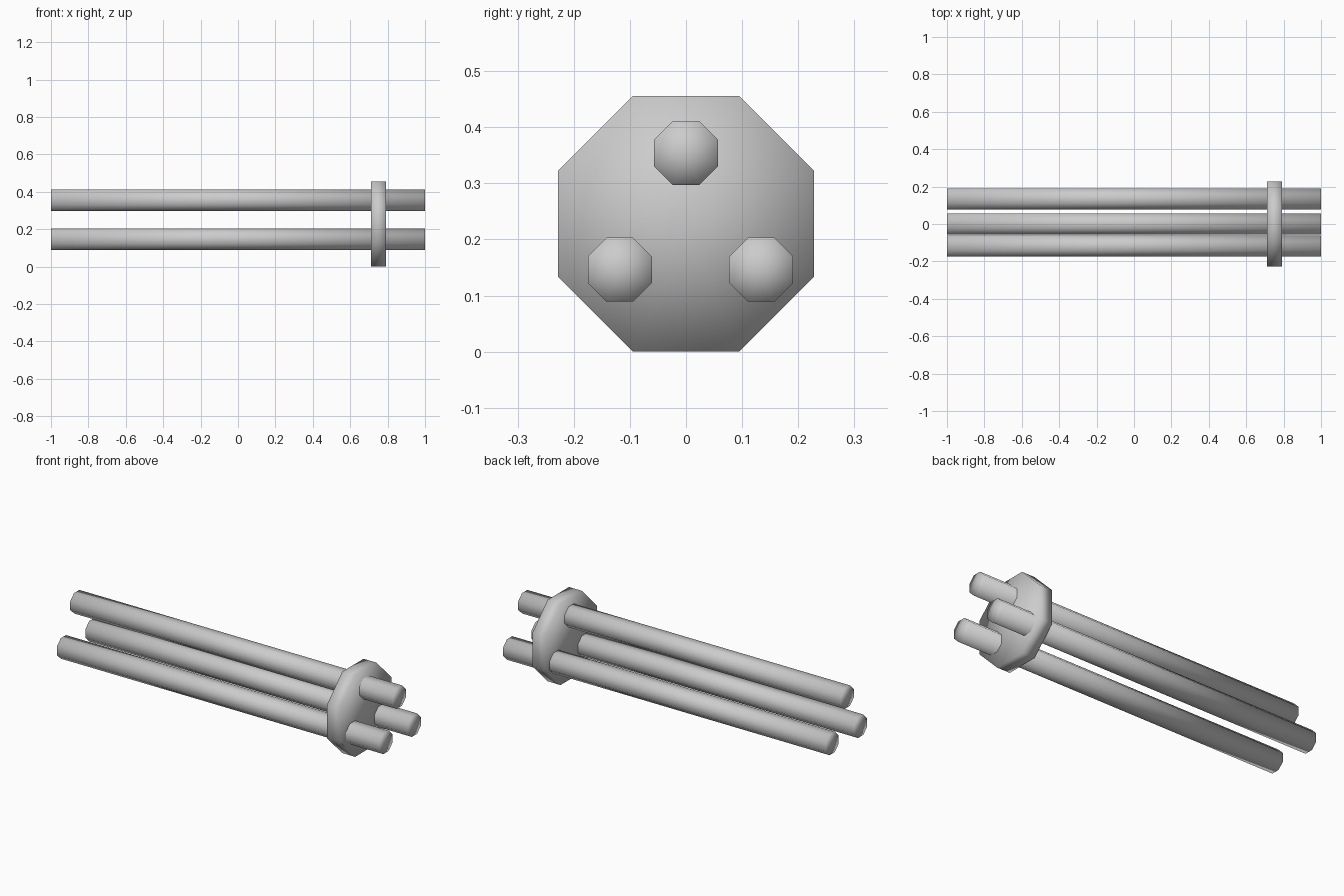
import bpy
from math import pi, cos

if "Cube" in bpy.data.objects:
    bpy.data.objects.remove(bpy.data.objects["Cube"])


def octagon_bar(name, x0, x1, y, z, apothem):
    """Eight-sided bar along x with flat sides facing up, down and sideways."""
    bpy.ops.mesh.primitive_cylinder_add(
        vertices=8, radius=apothem / cos(pi / 8), depth=x1 - x0,
        end_fill_type='TRIFAN')
    ob = bpy.context.object
    ob.name = name
    ob.rotation_euler = (0, 0, pi / 8)
    bpy.ops.object.transform_apply(location=False, rotation=True, scale=False)
    ob.rotation_euler = (0, pi / 2, 0)
    ob.location = ((x0 + x1) / 2, y, z)
    bpy.ops.object.transform_apply(location=False, rotation=True, scale=False)
    bpy.ops.object.shade_smooth()
    return ob


# Three long rods in a triangle
for name, y, z in (("top_rod", 0.0, 0.354),
                   ("front_rod", -0.118, 0.146),
                   ("back_rod", 0.134, 0.146)):
    octagon_bar(name, -1, 1, y, z, 0.057)

# Collar plate holding the rods together
octagon_bar("collar_plate", 0.712, 0.792, 0, 0.228, 0.228)
